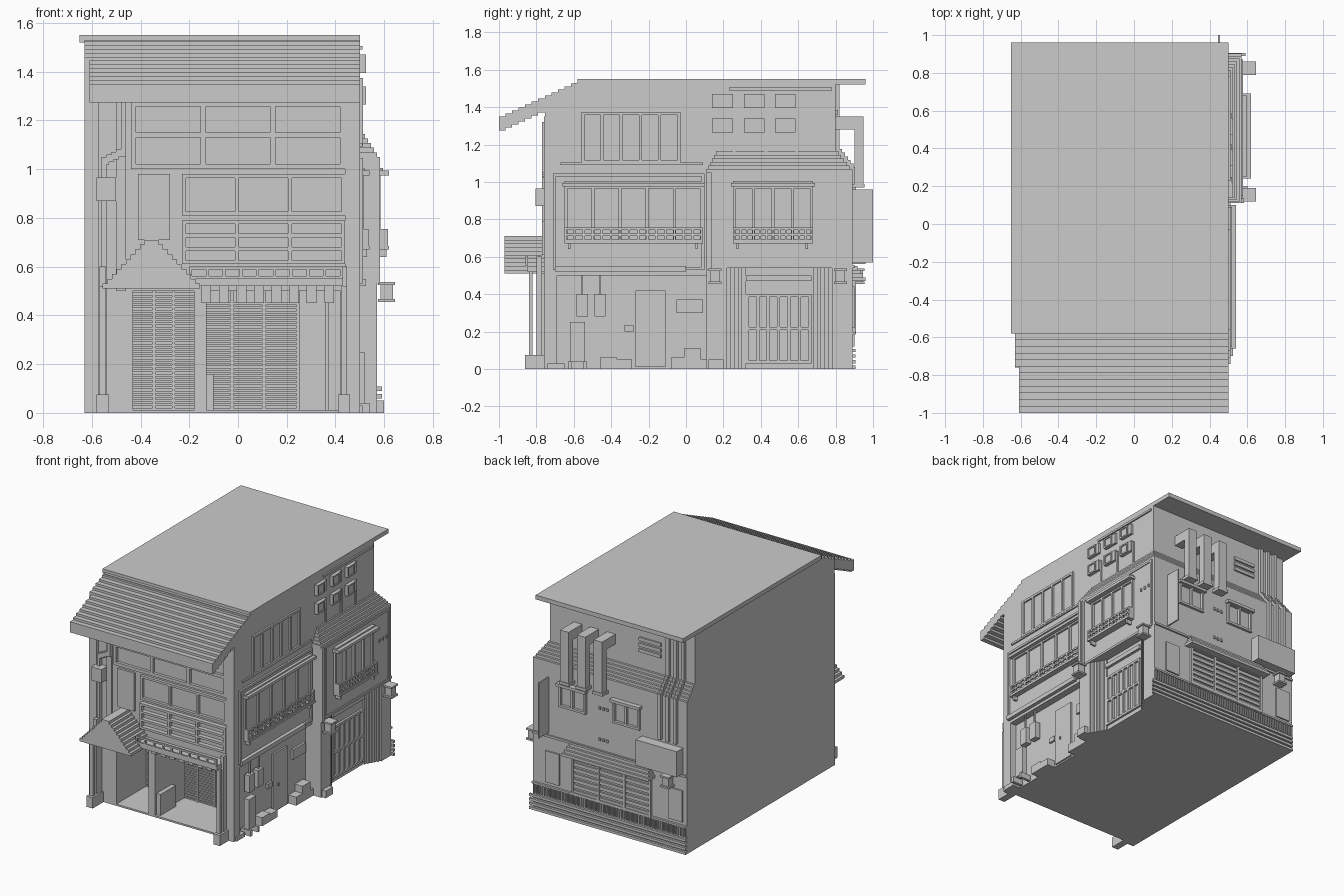
import bpy
import bmesh
from mathutils import Matrix

default_cube = bpy.data.objects.get("Cube")
if default_cube:
    bpy.data.objects.remove(default_cube, do_unlink=True)

grey = bpy.data.materials.new("plain grey")
grey.use_nodes = True
grey.diffuse_color = (.6, .6, .6, 1)
grey.node_tree.nodes["Principled BSDF"].inputs["Base Color"].default_value = grey.diffuse_color

LEFT, RIGHT, FRONT, BACK, REAR_TOP = -.63, .5, -.74, .89, .8
ANNEX, SHOP_SIDE = .57, .45


def part(name, boxes):
    """Make one object from boxes given as (x0, x1, y0, y1, z0, z1)."""
    bm = bmesh.new()
    for x0, x1, y0, y1, z0, z1 in boxes:
        middle = Matrix.Translation(((x0 + x1) / 2, (y0 + y1) / 2, (z0 + z1) / 2))
        size = Matrix.Diagonal((abs(x1 - x0), abs(y1 - y0), abs(z1 - z0), 1))
        bmesh.ops.create_cube(bm, size=1, matrix=middle @ size)
    mesh = bpy.data.meshes.new(name)
    bm.to_mesh(mesh)
    bm.free()
    mesh.materials.append(grey)
    bpy.context.collection.objects.link(bpy.data.objects.new(name, mesh))


def front(u0, u1, z0, z1, depth, wall=FRONT):
    return (u0, u1, wall - depth, wall, z0, z1)


def back(u0, u1, z0, z1, depth, wall=BACK):
    return (u0, u1, wall, wall + depth, z0, z1)


def side(u0, u1, z0, z1, depth, wall=RIGHT):
    return (wall, wall + depth, u0, u1, z0, z1)


def frame(face, u0, u1, z0, z1, depth, columns, rows, wall, bar=.016):
    """Border and evenly spaced bars lying on a wall."""
    boxes = []
    for i in range(columns + 1):
        u = u0 + (u1 - u0 - bar) * i / columns
        boxes.append(face(u, u + bar, z0, z1, depth, wall))
    for i in range(rows + 1):
        z = z0 + (z1 - z0 - bar) * i / rows
        boxes.append(face(u0, u1, z, z + bar, depth, wall))
    return boxes


def slats(face, u0, u1, z0, z1, depth, count, wall):
    pitch = (z1 - z0) / count
    return [face(u0, u1, z0 + i * pitch, z0 + (i + .6) * pitch, depth, wall)
            for i in range(count)]


# Main roof and the stepped front hood
part("roof_slab", [(-.65, RIGHT, -.58, .96, 1.52, 1.55)])
hood = []
for i in range(12):
    y, top = -.58 - .035 * i, 1.525 - .016 * i
    inside = i < 5
    hood.append((LEFT if inside else -.61, RIGHT, y - .035, y,
                 1.3 if inside else top - .075, top))
part("front_hood", hood)

# Building masses
part("upper_storeys", [(LEFT, RIGHT, FRONT, .2, .5, 1.35),
                       (LEFT, RIGHT, -.6, REAR_TOP, .5, 1.53)])
part("shop_core", [(LEFT, SHOP_SIDE, -.4, .12, 0, .5)])
part("shop_walls", [(LEFT, -.53, FRONT, -.4, 0, .5),
                    (-.53, -.43, FRONT, -.4, 0, .5),
                    (-.18, -.13, FRONT, -.4, 0, .5),
                    (.42, SHOP_SIDE, FRONT, -.4, 0, .5),
                    (.42, RIGHT, FRONT, -.69, 0, .5)])
part("shop_floor", [(LEFT, SHOP_SIDE, FRONT, -.4, 0, .012)])
part("rear_annex", [(LEFT, RIGHT, .11, BACK, 0, .54),
                    (LEFT, ANNEX, .11, BACK, .54, 1.05)])
part("annex_stepped_roof", [(LEFT, ANNEX - .012 * i, .11 + .01 * i, BACK - .015 * i,
                             1.05 + .019 * i, 1.069 + .019 * i) for i in range(6)])

# Stepped jambs around the side gate
jambs = [side(.11, .22, 0, .54, .07), side(.78, BACK, 0, .54, .07)]
for i in range(5):
    y, depth = .22 + .02 * i, .058 - .012 * i
    jambs += [side(y, y + .02, 0, .54, depth), side(.98 - y, 1 - y, 0, .54, depth)]
part("gate_jambs", jambs)
part("side_gate", frame(side, .32, .67, .03, .4, .015, 6, 2, RIGHT)
     + [side(.32, .67, .47, .5, .02)])

# Front shutters, porch and curtain
part("shop_shutters", slats(front, -.43, -.18, .01, .5, .012, 28, -.4)
     + slats(front, -.13, .24, .01, .46, .012, 26, -.4))
part("shutter_posts", [front(x, x + .012, 0, .5, .018, -.4)
                       for x in (-.35, -.27, -.03, .1, .24, .36)])
part("porch_gable", [(-.355 - .2 + .019 * i, -.355 + .2 - .019 * i, -.97, FRONT,
                      .51 + .02 * i, .53 + .02 * i) for i in range(10)])
posts = []
for x in (-.555, .435):
    posts += [(x - .025, x + .025, -.86, FRONT, 0, .075),
              (x - .013, x + .013, -.84, -.82, .07, .52),
              (x - .013, x + .013, -.8, -.77, .07, .6)]
part("front_posts", posts)
part("low_sign", [(-.13, -.1, -.72, -.55, 0, .16)])
part("shop_ledge", [front(-.2, .43, .52, .55, .11)]
     + frame(front, -.2, .43, .55, .6, .012, 9, 1, -.845, .012))
part("shop_curtain", [front(-.15 + .072 * i, -.11 + .072 * i, .45, .52, .015)
                      for i in range(8)])

# Front facade timber and windows
part("facade_edges", [front(LEFT, -.57, 0, 1.35, .02), front(.44, RIGHT, 0, 1.35, .02),
                      front(-.5, -.46, .5, 1.3, .012)])
part("front_attic_frame", frame(front, -.44, .44, 1, 1.28, .02, 3, 2, FRONT, .022))
part("front_window_band", frame(front, -.23, .44, .81, .98, .02, 3, 1, FRONT)
     + frame(front, -.23, .44, .61, .79, .03, 3, 3, FRONT))
part("front_panel", [front(-.41, -.28, .71, .98, .015)])
part("front_meter_box", [front(-.58, -.5, .87, .965, .065)])
drain = [front(-.56, -.54, 0, .87, .03), front(-.56, -.54, .96, 1.04, .03),
         front(-.48, -.46, 1.05, 1.32, .03)]
drain += [front(-.56 + .02 * i, -.53 + .02 * i, 1.02 + .01 * i, 1.05 + .01 * i, .03)
          for i in range(4)]
part("front_drainpipe", drain)

# Side windows and balconies
part("side_attic_window", frame(side, -.56, -.03, 1.1, 1.375, .012, 5, 1, RIGHT)
     + [side(-.67, .09, 1.09, 1.105, .01)])
part("side_panel_border", frame(side, -.71, .1, .53, 1.045, .012, 1, 1, RIGHT)
     + frame(side, .15, .87, .54, 1.05, .006, 1, 1, ANNEX))
for label, y0, y1, wall, reach, bays in (("shop", -.65, .09, RIGHT, .04, 5),
                                         ("annex", .25, .68, ANNEX, .05, 4)):
    part(label + "_balcony_window", frame(side, y0, y1, .67, .98, .015, bays, 1, wall))
    part(label + "_window_awning", [side(y0 - .01, y1 + .01, .975, .995, reach, wall),
                                    side(y0, y1, .99, 1.005, reach / 2, wall)])
    rail = frame(side, y0, y1, .68, .755, .01, bays * 3, 2, wall + reach - .015, .012)
    rail += [side(y0, y1, .67, .685, reach, wall)]
    rail += [side(y, y + .012, .64, .68, reach - .01, wall) for y in (y0 + .02, y1 - .04)]
    rail += [side(y, y + .012, .68, .755, reach - .01, wall) for y in (y0, y1 - .012)]
    part(label + "_balcony_rail", rail)

# Air conditioners with their pipes
units = []
for y in (.14, .31, .475):
    for z in (1.265, 1.395):
        units += [side(y, y + .11, z, z + .075, .018)]
        units += frame(side, y, y + .08, z, z + .075, .025, 1, 1, RIGHT, .01)
    units.append(side(y + .11, y + .125, 1.15, 1.33, .008))
part("air_conditioners", units + [side(.23, .78, 1.49, 1.505, .01)])

# Side ground floor
part("side_ledge", [(SHOP_SIDE, RIGHT + .025, -.7, 0, .52, .55)])
part("side_door", [side(-.27, -.11, .01, .42, .012, SHOP_SIDE),
                   side(-.22, -.21, .18, .2, .02, SHOP_SIDE)])
part("side_notices", [side(-.05, .09, .3, .37, .015, SHOP_SIDE),
                      side(-.33, -.28, .2, .235, .015, SHOP_SIDE)])
lamps = []
for y in (-.555, -.46):
    lamps += [(.475, .485, y - .005, y + .005, .39, .52), (.46, .5, y - .03, y + .03, .28, .4)]
part("hanging_lamps", lamps)
part("standing_sign", [(.48, .52, -.62, -.54, .04, .25), (.46, .54, -.63, -.61, 0, .04),
                       (.46, .54, -.55, -.53, 0, .04)])
part("side_crates", [side(y, y + .09, 0, z, .06, SHOP_SIDE) for y, z in
                     ((-.74, .03), (-.46, .06), (-.38, .05), (-.08, .06), (-.01, .11), (.05, .05))])
part("annex_corner_pipe", [side(.11, .135, .53, 1.05, .012, ANNEX),
                           side(.12, .2, 0, .05, .03, ANNEX)])

# Bracket lanterns
lanterns = []
for x, y in ((.61, .155), (.61, .825), (-.5, .92)):
    lanterns += [(x - .035, x + .035, y - .035, y + .035, z, z + .012) for z in (.455, .525)]
    lanterns += [(x - .025, x + .025, y - .025, y + .025, .46, .53)]
part("bracket_lanterns", lanterns)

# Back wall: ribbed base, railing and shutter
part("back_base", slats(back, LEFT, ANNEX + .02, 0, .12, .015, 4, BACK))
bars = [back(LEFT + .02 * i, LEFT + .008 + .02 * i, .12, .19, .01) for i in range(60)]
part("back_railing", bars + [back(LEFT, ANNEX, .185, .198, .015)])
part("back_shutter", slats(back, -.35, .25, .2, .47, .012, 7, BACK)
     + frame(back, -.36, .26, .19, .48, .018, 3, 1, BACK))
part("back_awning", [back(-.38 + .01 * i, .3 - .01 * i, .47 + .02 * i, .49 + .02 * i,
                          .07 - .014 * i) for i in range(4)])
part("back_hatches", [back(x, x + .11, .22, .44, .01) for x in (-.6, .36)])
part("back_floor_trim", [back(LEFT, ANNEX, .54, .555, .012)])
for x in (.15, -.27):
    part("back_window", frame(back, x, x + .21, .78, .94, .018, 2, 1, BACK)
         + [back(x - .01, x + .22, .93, .95, .035)])

# Back ducts, pipes, vents and boxes
ducts = []
for x in (.25, .12, -.01):
    ducts += [(x, x + .065, REAR_TOP, .95, 1.28, 1.35), (x, x + .065, .9, .95, .97, 1.35),
              (x - .008, x + .073, .89, .955, .97, .99)]
part("exhaust_ducts", ducts)
pipes = []
for x in (-.44, -.5, -.56):
    pipes += [back(x, x + .025, 1.15, 1.52, .02, REAR_TOP), back(x, x + .025, .76, 1.06, .02)]
    pipes += [back(x, x + .025, 1.05 + .019 * i, 1.08 + .019 * i, .02, BACK - .015 * i)
              for i in range(6)]
part("back_pipes", pipes)
part("back_vents", slats(back, -.37, -.2, 1.28, 1.4, .012, 3, REAR_TOP))
part("back_cabinet", [back(-.6, -.28, .56, .74, .07)])
part("projecting_sign", [(.445, .455, BACK, 1, .57, .96)])
part("small_vents", [back(x, x + .015, z, z + .02, .008) for z in (.62, .84)
                     for x in (-.02, .01, .04)]
     + [side(y, y + .012, .85, .87, .008, ANNEX) for y in (.75, .79, .83)])
